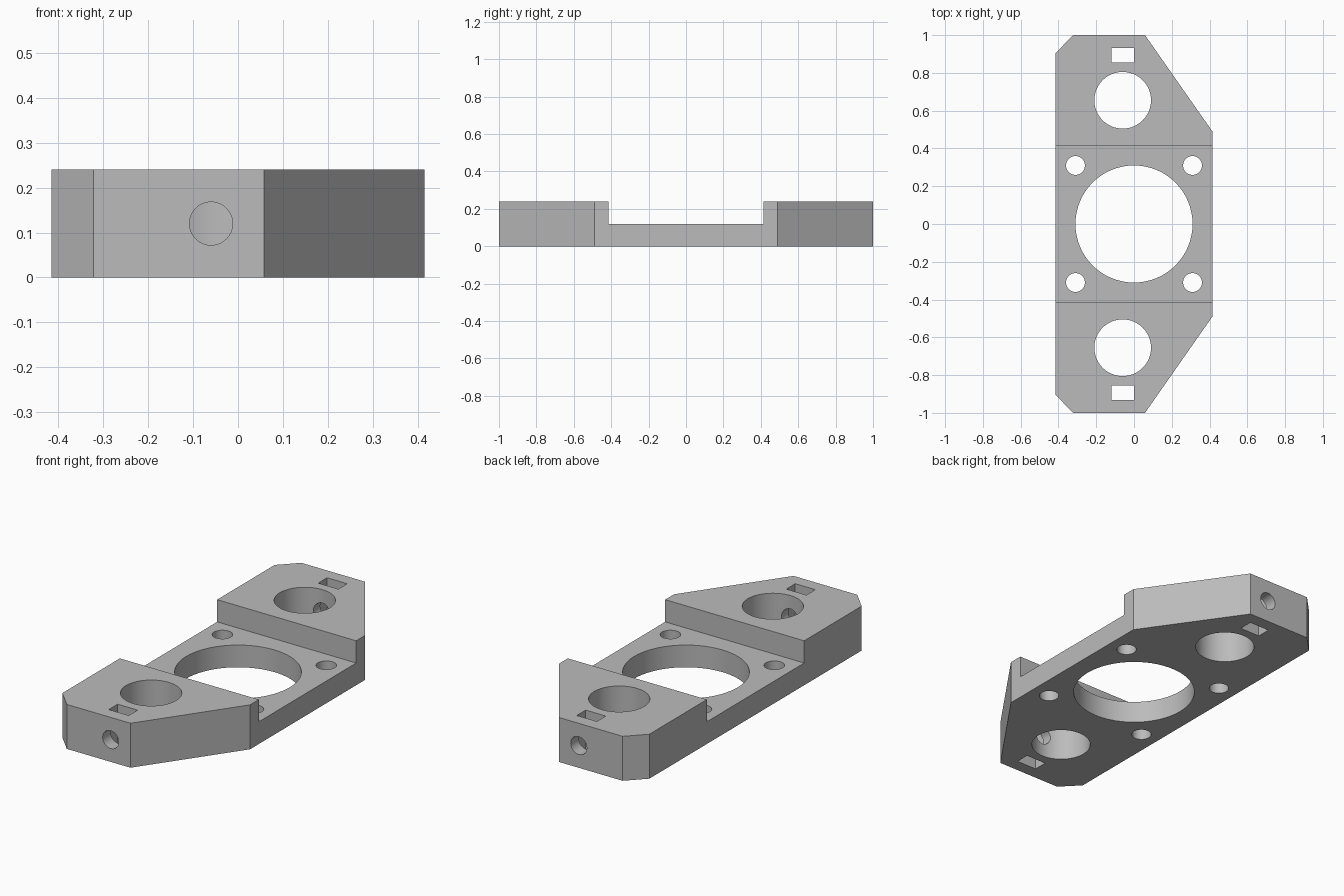
import bpy, bmesh, math
from mathutils import Matrix

cube = bpy.data.objects.get("Cube")
if cube:
    bpy.data.objects.remove(cube, do_unlink=True)

grey = bpy.data.materials.new("plain grey")
grey.use_nodes = True
colour = (0.5, 0.5, 0.5, 1)
grey.diffuse_color = colour
grey.node_tree.nodes["Principled BSDF"].inputs["Base Color"].default_value = colour

HEIGHT, HALF_W = 0.24, 0.415
ROD_X, ROD_Y = -0.06, 0.655


def make_object(name, bm):
    bmesh.ops.recalc_face_normals(bm, faces=bm.faces)
    mesh = bpy.data.meshes.new(name)
    bm.to_mesh(mesh)
    bm.free()
    mesh.materials.append(grey)
    obj = bpy.data.objects.new(name, mesh)
    bpy.context.collection.objects.link(obj)
    return obj


def box(name, size, centre):
    bm = bmesh.new()
    bmesh.ops.create_cube(bm, size=1, matrix=Matrix.Translation(centre) @ Matrix.Diagonal((*size, 1)))
    return make_object(name, bm)


def cylinder(name, radius, length, centre, turn=0):
    bm = bmesh.new()
    bmesh.ops.create_cone(bm, cap_ends=True, segments=64, radius1=radius, radius2=radius, depth=length,
                          matrix=Matrix.Translation(centre) @ Matrix.Rotation(turn, 4, 'X'))
    return make_object(name, bm)


# Outline of the bracket, mirrored front to back, then extruded upward
half = [(HALF_W, 0.49), (0.058, 1), (-0.322, 1), (-HALF_W, 0.905)]
outline = half + [(x, -y) for x, y in reversed(half)]
bm = bmesh.new()
base = bm.faces.new([bm.verts.new((x, y, 0)) for x, y in outline])
top = bmesh.ops.extrude_face_region(bm, geom=[base])["geom"]
bmesh.ops.translate(bm, vec=(0, 0, HEIGHT), verts=[v for v in top if isinstance(v, bmesh.types.BMVert)])
bracket = make_object("motor_bracket", bm)

# Central recess, motor opening and its screw holes
cutters = [box("recess_cutter", (1, 0.83, 0.24), (0, 0, 0.24)),
           cylinder("motor_opening_cutter", 0.31, 1, (0, 0, 0))]
for sx in (-1, 1):
    for sy in (-1, 1):
        cutters.append(cylinder("screw_hole_cutter", 0.05, 1, (sx * 0.31, sy * 0.31, 0)))

# Rod holes, nut slots and clamping screw holes at both ends
for s in (-1, 1):
    cutters += [cylinder("rod_hole_cutter", 0.15, 1, (ROD_X, s * ROD_Y, 0)),
                box("nut_slot_cutter", (0.12, 0.076, 1), (ROD_X, s * 0.893, 0)),
                cylinder("clamp_hole_cutter", 0.048, 0.4, (ROD_X, s * 0.9, 0.12), math.pi / 2)]

for cutter in cutters:
    mod = bracket.modifiers.new(cutter.name, 'BOOLEAN')
    mod.operation, mod.solver, mod.object = 'DIFFERENCE', 'EXACT', cutter

# Bake the cuts and drop the cutters
depsgraph = bpy.context.evaluated_depsgraph_get()
cut_mesh = bpy.data.meshes.new_from_object(bracket.evaluated_get(depsgraph))
bracket.modifiers.clear()
bracket.data = cut_mesh
cut_mesh.materials.clear()
cut_mesh.materials.append(grey)
for cutter in cutters:
    bpy.data.objects.remove(cutter, do_unlink=True)

# Smooth bores with sharp corners
bpy.ops.object.select_all(action='DESELECT')
bracket.select_set(True)
bpy.context.view_layer.objects.active = bracket
bpy.ops.object.shade_smooth_by_angle(angle=math.radians(30))
